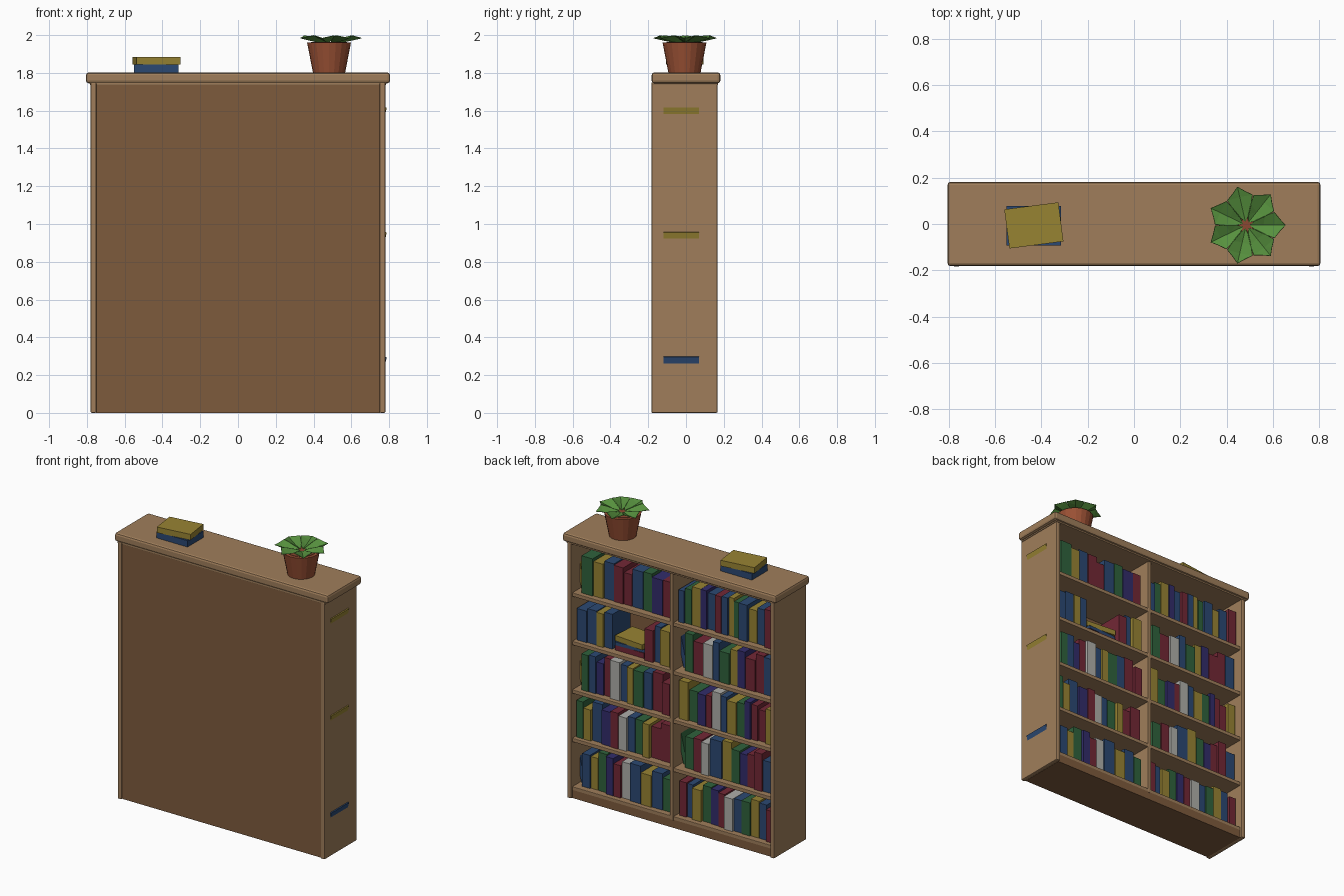
import bpy, bmesh, math, random
from mathutils import Matrix, Vector

if "Cube" in bpy.data.objects:
    bpy.data.objects.remove(bpy.data.objects["Cube"])

random.seed(4)


def mat(name, hexa):
    m = bpy.data.materials.new(name)
    c = [(int(hexa[i:i + 2], 16) / 255) ** 2.2 for i in (0, 2, 4)]
    m.diffuse_color = (*c, 1)
    m.use_nodes = True
    m.node_tree.nodes["Principled BSDF"].inputs["Base Color"].default_value = m.diffuse_color
    return m


wood = mat("wood", "9E7D5B")
dark = mat("dark_wood", "7D5B3F")
terracotta = mat("terracotta", "9A5238")
soil = mat("soil", "8A4A34")
leaf_green = mat("leaf_green", "578F40")
BOOK = {"r": mat("red", "722C38"), "g": mat("green", "33623E"),
        "b": mat("blue", "2F4A72"), "y": mat("gold", "968236"),
        "p": mat("purple", "35306A"), "w": mat("white", "ADADA8")}


def finish(name, bm, material):
    bmesh.ops.recalc_face_normals(bm, faces=bm.faces)
    me = bpy.data.meshes.new(name)
    bm.to_mesh(me)
    bm.free()
    ob = bpy.data.objects.new(name, me)
    me.materials.append(material)
    bpy.context.collection.objects.link(ob)
    return ob


def box(name, x, y, z, material, bevel=0.0, matrix=None):
    """Box from (min, max) ranges, optionally moved by a matrix."""
    bm = bmesh.new()
    bmesh.ops.create_cube(bm, size=1)
    for v in bm.verts:
        v.co = Vector([(r[0] + r[1]) / 2 + c * (r[1] - r[0])
                       for r, c in zip((x, y, z), v.co)])
    if matrix:
        bm.transform(matrix)
    ob = finish(name, bm, material)
    if bevel:
        b = ob.modifiers.new("bevel", "BEVEL")
        b.width, b.segments = bevel, 2
    return ob


# carcass
for s, side in ((-1, "left"), (1, "right")):
    box(side + "_side", sorted((s * 0.75, s * 0.78)), (-0.183, 0.167), (0, 1.75), wood, 0.006)
box("top_board", (-0.805, 0.805), (-0.182, 0.182), (1.745, 1.802), wood, 0.014)
box("top_moulding", (-0.784, 0.784), (-0.178, 0.17), (1.736, 1.75), wood, 0.003)
box("back_panel", (-0.752, 0.752), (-0.176, -0.16), (0.005, 1.745), dark)
box("plinth", (-0.752, 0.752), (-0.17, 0.152), (0, 0.055), dark)
box("centre_divider", (-0.0125, 0.0125), (-0.162, 0.155), (0.05, 1.745), wood, 0.003)

# shelves
BASE, STEP = 0.077, 0.33
for i in range(5):
    z = BASE + STEP * i
    box(f"shelf_{i + 1}", (-0.752, 0.752), (-0.162, 0.152), (z - 0.025, z), wood, 0.003)

# books: colour codes from +x to -x, upper case = leaning, "_" = lying stack
LEFT = ["Bbygprwbybg", "gybprwbgyrr", "YgbprwbygbrR".replace("R", "r"),
        "bbyb_rby", "Ygybrrbgpr"]
RIGHT = ["rbygprwbgybr", "Ggrwbygprrb", "ygprwbygprry",
         "Bgrwbgyprrb", "bgypbrbygbybr"]


def fill(label, codes, hi, lo, z):
    x = hi
    if codes[0].isupper():
        # leaning book tips towards +x about its lower outer edge
        t, h = 0.028, 0.224
        m = Matrix.Translation((hi, 0, z)) @ Matrix.Rotation(math.radians(12.5), 4, 'Y')
        box(label + "_leaning", (-t, 0), (-0.12, 0.07), (0, h),
            BOOK[codes[0].lower()], matrix=m)
        x -= 0.036
        codes = codes[1:]
    gap = 0.25 if "_" in codes else 0
    w = [random.uniform(0.8, 1.35) for _ in codes]
    total = sum(a for a, c in zip(w, codes) if c != "_")
    scale = (x - lo - gap) / total
    for n, (a, c) in enumerate(zip(w, codes)):
        if c == "_":
            cx, zz = x - gap / 2, z
            for k, (col, th, ang) in enumerate((("r", .036, 0), ("b", .022, 3), ("y", .036, -5))):
                m = Matrix.Translation((cx, 0.02, zz)) @ Matrix.Rotation(math.radians(ang), 4, 'Z')
                box(f"{label}_stack_{k + 1}", (-0.11, 0.11), (-0.085, 0.085), (0, th),
                    BOOK[col], matrix=m)
                zz += th
            x -= gap
            continue
        width = a * scale
        box(f"{label}_{n + 1}", (x - width + 0.003, x),
            (-0.09, 0.112 + random.uniform(-0.012, 0.012)),
            (z, z + random.uniform(0.21, 0.265)), BOOK[c])
        x -= width


for i in range(5):
    z = BASE + STEP * i
    fill(f"book_left_bay_{i + 1}", LEFT[i], 0.739, 0.035, z)
    fill(f"book_right_bay_{i + 1}", RIGHT[i], -0.03, -0.74, z)

# books lying on top
box("top_book_lower", (-0.55, -0.315), (-0.093, 0.077), (1.80, 1.845), BOOK["b"])
box("top_book_upper", (-0.1175, 0.1175), (-0.085, 0.085), (1.845, 1.884), BOOK["y"],
    matrix=Matrix.Translation((-0.432, -0.006, 0)) @ Matrix.Rotation(math.radians(7.5), 4, 'Z'))


# plant pot and soil
def cone(name, r1, r2, z1, z2, material):
    bm = bmesh.new()
    bmesh.ops.create_cone(bm, cap_ends=True, segments=20, radius1=r1, radius2=r2,
                          depth=z2 - z1,
                          matrix=Matrix.Translation((0.482, -0.008, (z1 + z2) / 2)))
    return finish(name, bm, material)


cone("plant_pot", 0.085, 0.116, 1.80, 1.96, terracotta)
cone("soil", 0.095, 0.095, 1.95, 1.963, soil)

# seven leaves, each folded along its midrib
for k in range(7):
    bm = bmesh.new()
    mid = [bm.verts.new(p) for p in ((.015, 0, 1.962), (.075, 0, 1.964), (.125, 0, 1.974), (.17, 0, 1.984))]
    for s in (-1, 1):
        e = [bm.verts.new(p) for p in ((.04, s * .021, 1.974), (.08, s * .04, 1.988),
                                       (.122, s * .056, 1.998), (.145, s * .027, 1.991))]
        bm.faces.new((mid[0], mid[1], e[0]))
        bm.faces.new((mid[1], e[1], e[0]))
        bm.faces.new((mid[1], mid[2], e[2], e[1]))
        bm.faces.new((mid[2], e[3], e[2]))
        bm.faces.new((mid[2], mid[3], e[3]))
    bm.transform(Matrix.Translation((0.484, -0.005, 0)) @ Matrix.Rotation(k * math.tau / 7, 4, 'Z'))
    leaf = finish(f"leaf_{k + 1}", bm, leaf_green)
    leaf.modifiers.new("thickness", "SOLIDIFY").thickness = 0.003
    leaf.modifiers["thickness"].offset = 0
